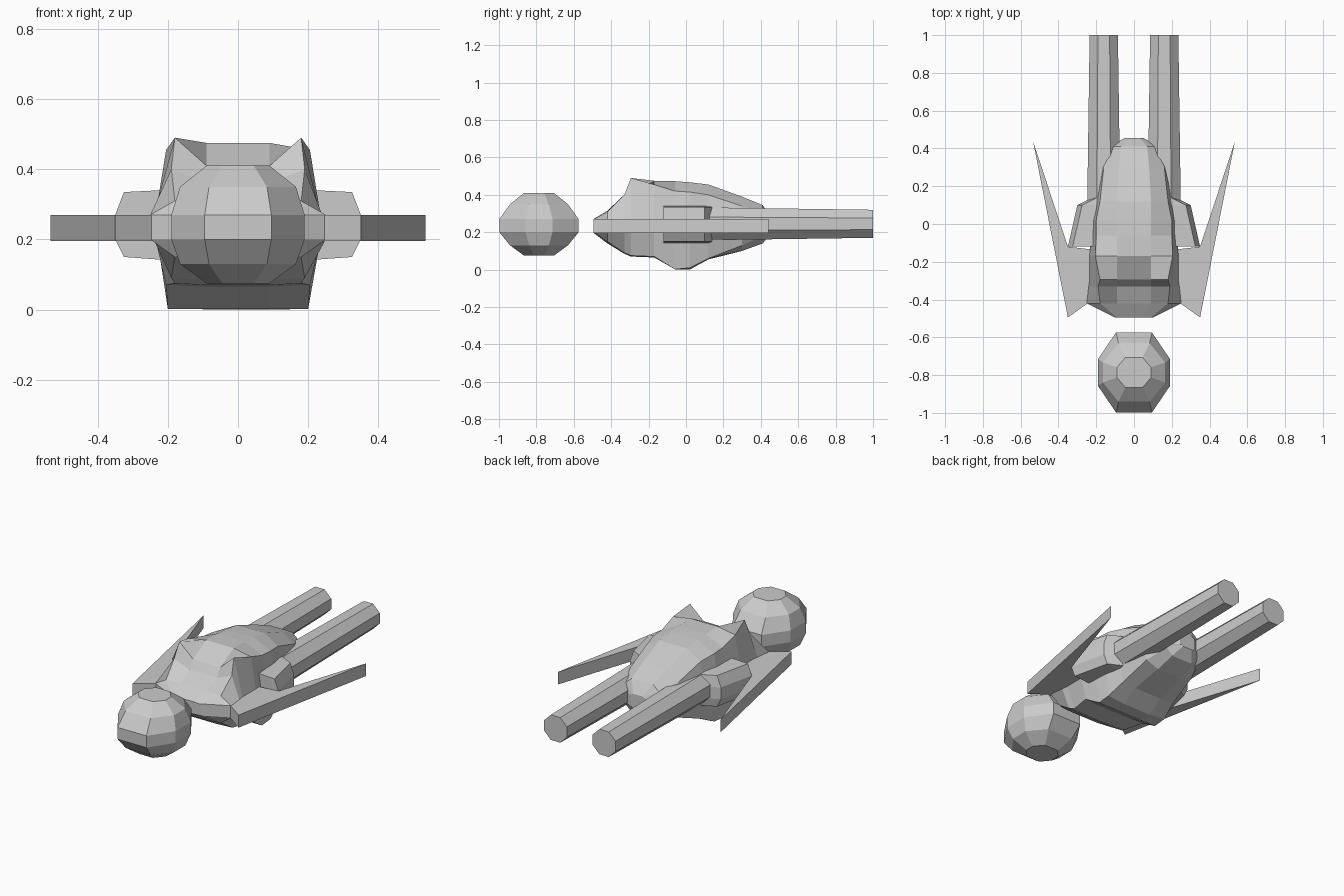
import bpy, math

if "Cube" in bpy.data.objects:
    bpy.data.objects.remove(bpy.data.objects["Cube"])


def make(name, verts, faces):
    me = bpy.data.meshes.new(name)
    me.from_pydata(verts, [], faces)
    me.update()
    ob = bpy.data.objects.new(name, me)
    bpy.context.collection.objects.link(ob)
    # consistent outward normals
    import bmesh
    bm = bmesh.new()
    bm.from_mesh(me)
    bmesh.ops.recalc_face_normals(bm, faces=bm.faces)
    bm.to_mesh(me)
    bm.free()
    return ob


def loft(name, rings):
    """Skin equal-sized rings of points and cap both ends."""
    n = len(rings[0])
    verts = [p for r in rings for p in r]
    faces = [(k * n + i, k * n + (i + 1) % n, (k + 1) * n + (i + 1) % n, (k + 1) * n + i)
             for k in range(len(rings) - 1) for i in range(n)]
    faces += [tuple(range(n)), tuple(range(len(verts) - n, len(verts)))]
    return make(name, verts, faces)


# Torso: y, inner x, top inner z, outer x, top outer z, side x, low outer z, low inner z
stations = [
    (-.495, .05, .27, .09, .268, .10, .20, .197),
    (-.42, .09, .315, .18, .31, .25, .15, .14),
    (-.33, .09, .36, .19, .40, .24, .09, .085),
    (-.295, .09, .41, .18, .49, .235, .075, .07),
    (-.17, .09, .475, .205, .455, .235, .07, .065),
    (-.06, .09, .473, .20, .42, .23, .002, .002),
    (.02, .09, .467, .20, .415, .225, .01, .0),
    (.12, .09, .455, .18, .40, .21, .06, .055),
    (.30, .08, .39, .16, .34, .185, .13, .10),
    (.41, .07, .345, .11, .31, .13, .18, .14),
    (.455, .03, .28, .04, .275, .05, .20, .195),
]
rings = []
for y, xi, zt, xo, zo, xs, zlo, zli in stations:
    half = [(xi, zt), (xo, zo), (xs, .27), (xs, .20), (xo, zlo), (xi, zli)]
    ring = half + [(-x, z) for x, z in reversed(half)]
    rings.append([(x, y, z) for x, z in ring])
loft("torso", rings)

# Head: bevelled octagonal layers
rings = []
for z, wx, wy in [(.075, .09, .08), (.13, .165, .155), (.20, .19, .212),
                  (.27, .19, .212), (.35, .165, .155), (.41, .09, .08)]:
    oct_ = [(.5, 1), (1, .34), (1, -.34), (.5, -1), (-.5, -1), (-1, -.34), (-1, .34), (-.5, 1)]
    rings.append([(a * wx, -.786 + b * wy, z) for a, b in oct_])
loft("head", rings)

for s, side in ((1, "right"), (-1, "left")):
    # Leg: octagonal tube
    rings = []
    for y, cx, r in ((-.10, .16, .098), (1.0, .16, .081)):
        rings.append([(s * (cx + r * math.cos(math.radians(22.5 + 45 * i))), y,
                       .245 + r * math.sin(math.radians(22.5 + 45 * i))) for i in range(8)])
    loft(side + "_leg", rings)

    # Hip lobe, narrowing toward the feet
    rings = []
    for y, xo in ((-.12, .35), (.10, .30), (.14, .22)):
        prof = [(.12, .345), (xo - .025, .335), (xo, .27), (xo, .20), (xo - .025, .15), (.12, .135)]
        rings.append([(s * x, y, z) for x, z in prof])
    loft(side + "_hip", rings)

    # Arm: flat pointed blade with a web to the shoulder
    outline = [(.35, -.495), (.535, .44), (.35, -.12), (.18, -.14), (.18, -.42), (.245, -.42)]
    loft(side + "_arm", [[(s * x, y, z) for x, y in outline] for z in (.195, .27)])
